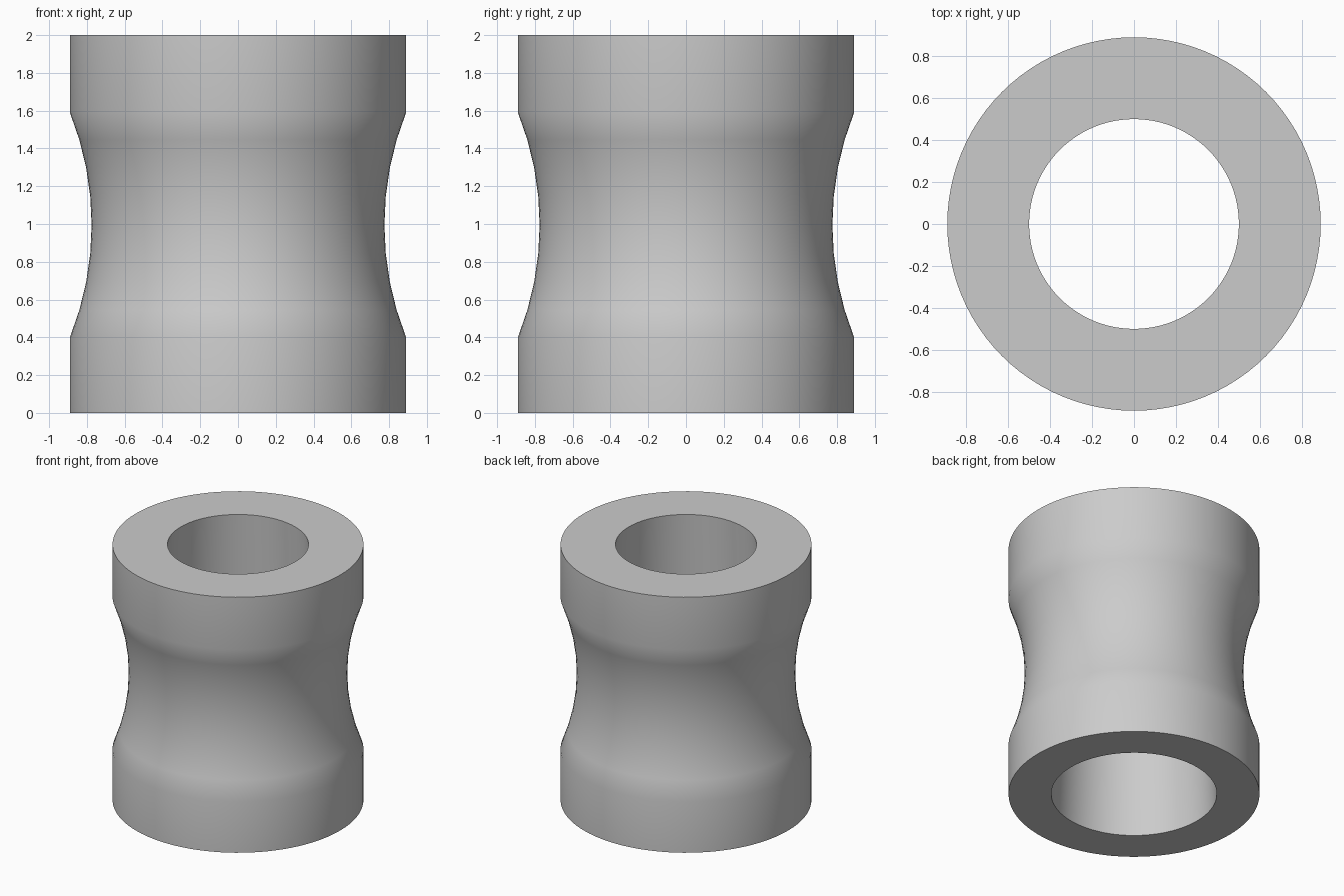
import bpy, bmesh, math
from mathutils import Vector

old = bpy.data.objects.get("Cube")
if old:
    bpy.data.objects.remove(old, do_unlink=True)

SEGMENTS = 96
BORE_TOP, BORE_BOTTOM = 0.5, 0.587
RIM, WAIST, HEIGHT = 0.89, 0.775, 2.0
GROOVE_LOW, GROOVE_HIGH, ARC_STEPS = 0.4, 1.59, 8

# Grey material
grey = bpy.data.materials.new("grey")
grey.use_nodes = True
colour = (0.6, 0.6, 0.6, 1)
grey.diffuse_color = colour
grey.node_tree.nodes["Principled BSDF"].inputs["Base Color"].default_value = colour

# Wall cross-section: tapered bore, flat ends and a concave arc at the waist
depth = RIM - WAIST
half = (GROOVE_HIGH - GROOVE_LOW) / 2
middle = (GROOVE_HIGH + GROOVE_LOW) / 2
radius = (half ** 2 + depth ** 2) / (2 * depth)
half_angle = math.asin(half / radius)
profile = [(BORE_BOTTOM, 0), (RIM, 0)]
for i in range(ARC_STEPS + 1):
    a = half_angle * (2 * i / ARC_STEPS - 1)
    profile.append((WAIST + radius * (1 - math.cos(a)), middle + radius * math.sin(a)))
profile += [(RIM, HEIGHT), (BORE_TOP, HEIGHT)]

# Revolve the cross-section into a hollow spool
bm = bmesh.new()
verts = [bm.verts.new((r, 0, z)) for r, z in profile]
edges = [bm.edges.new((v, verts[(i + 1) % len(verts)])) for i, v in enumerate(verts)]
bmesh.ops.spin(bm, geom=verts + edges, cent=Vector(), axis=(0, 0, 1),
               angle=math.tau, steps=SEGMENTS, use_merge=False)
bmesh.ops.remove_doubles(bm, verts=bm.verts[:], dist=0.0005)
bmesh.ops.recalc_face_normals(bm, faces=bm.faces[:])
mesh = bpy.data.meshes.new("spool_sleeve")
bm.to_mesh(mesh)
bm.free()
mesh.materials.append(grey)

sleeve = bpy.data.objects.new("spool_sleeve", mesh)
bpy.context.collection.objects.link(sleeve)

# Smooth walls with sharp rims, straight bands kept evenly shaded
bpy.ops.object.select_all(action="DESELECT")
sleeve.select_set(True)
bpy.context.view_layer.objects.active = sleeve
bpy.ops.object.shade_smooth_by_angle(angle=math.radians(30))
weighted = sleeve.modifiers.new("even_shading", "WEIGHTED_NORMAL")
weighted.keep_sharp = True
